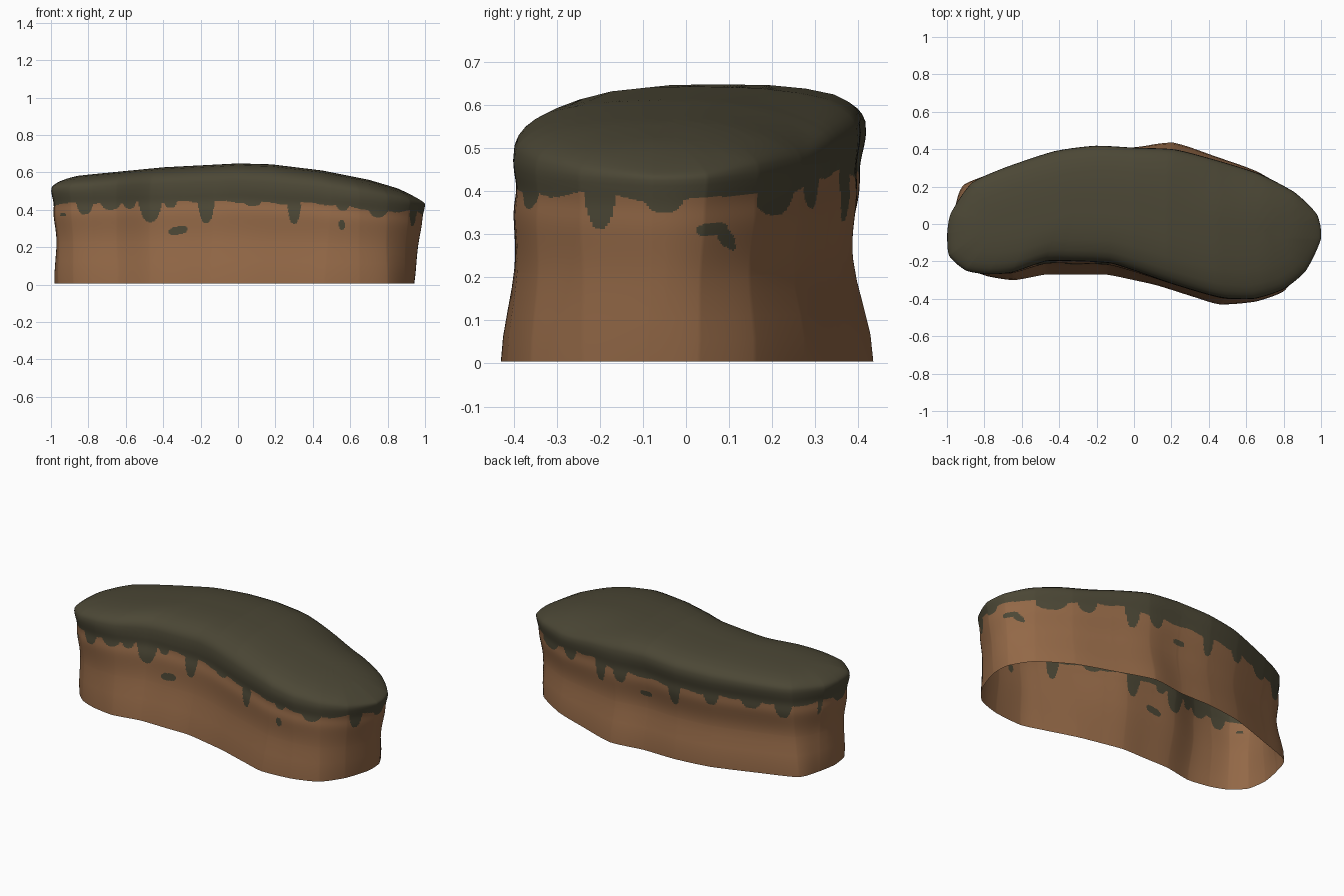
import bpy, bmesh, math
from mathutils import Vector

if "Cube" in bpy.data.objects:
    bpy.data.objects.remove(bpy.data.objects["Cube"])

# Matching outlines: (x, y) of the overhanging rim, then (x, y) of the foot
OUTLINE = [
    (1.0, -.08, .94, -.09), (.98, .05, .935, .03), (.86, .17, .85, .16),
    (.67, .27, .66, .28), (.45, .34, .44, .36), (.22, .40, .21, .435),
    (0, .41, 0, .41), (-.21, .42, -.21, .41), (-.43, .39, -.43, .38),
    (-.70, .30, -.70, .29), (-.87, .22, -.91, .21), (-.98, .06, -.96, .08),
    (-1.0, -.05, -.98, -.04), (-.99, -.17, -.96, -.16), (-.90, -.25, -.88, -.24),
    (-.78, -.27, -.78, -.28), (-.65, -.26, -.64, -.30), (-.47, -.20, -.47, -.27),
    (-.30, -.20, -.30, -.27), (-.13, -.21, -.15, -.27), (0, -.25, 0, -.30),
    (.2, -.32, .13, -.33), (.4, -.38, .32, -.39), (.5, -.40, .46, -.43),
    (.65, -.40, .65, -.415), (.8, -.35, .8, -.36), (.92, -.25, .89, -.24)]
TOP_Z = [(-1, .555), (-.88, .58), (-.4, .627), (0, .648), (.18, .643),
         (.45, .61), (.7, .56), (.87, .51), (1, .455)]
RIM_Z = [(-1, .50), (-.5, .515), (0, .53), (.4, .505), (.7, .465), (1, .425)]
SPINE_Y = [(-.8, -.02), (-.3, .1), (0, .08), (.5, -.03), (.8, -.08)]
MOSS_Z = [(-1, .42), (-.8, .435), (.4, .44), (.7, .405), (1, .385)]
STEPS = 28

# Moss drips per side: (position along side, lowest z, half width)
DRIPS = {
    "front": [(-.82, .375, .04), (-.68, .40, .05), (-.58, .405, .03), (-.47, .335, .055),
              (-.36, .41, .03), (-.17, .33, .04), (.08, .42, .04), (.3, .325, .032),
              (.56, .395, .03), (.75, .36, .045)],
    "right": [(-.2, .313, .033), (-.05, .35, .04)],
    "back": [(.78, .345, .08), (.58, .36, .05), (.32, .33, .04), (.17, .37, .045),
             (-.2, .33, .035), (-.43, .38, .04), (-.65, .39, .05), (-.82, .35, .04)],
    "left": [(.09, .35, .03), (-.08, .39, .05)]}
# Loose moss patches: (position, z, half width, half height, slope)
SPOTS = {
    "front": [(-.32, .29, .05, .022, .15), (.555, .32, .016, .026, 0), (-.94, .375, .02, .01, 0)],
    "right": [(.06, .312, .036, .015, .1), (.093, .292, .022, .022, -.7)],
    "back": [(0, .34, .04, .017, 0)],
    "left": []}


def interp(table, x):
    """Linear lookup in a table of (x, value)."""
    if x <= table[0][0]:
        return table[0][1]
    for (a, va), (b, vb) in zip(table, table[1:]):
        if x <= b:
            return va + (vb - va) * (x - a) / (b - a)
    return table[-1][1]


def soft_loop(points, steps, softness=.6):
    """Closed polygon through the points, softened towards a Catmull-Rom curve."""
    n, out = len(points), []
    for i in range(n):
        a, b, c, d = (Vector(points[(i + k) % n]) for k in (-1, 0, 1, 2))
        for s in range(steps):
            t = s / steps
            curve = 0.5 * (2 * b + (c - a) * t + (2 * a - 5 * b + 4 * c - d) * t * t
                           + (3 * b - a - 3 * c + d) * t ** 3)
            out.append(b.lerp(c, t).lerp(curve, softness))
    return out


def sag(x, y):
    """The cap slopes down towards its back right side."""
    k = min(1, max(0, y / .28))
    return .035 * math.exp(-((x - .6) / .32) ** 2) * k * k


def is_moss(p):
    """Moss above a ragged line with drips, plus loose patches."""
    if p.x > .85 and p.y > -.32:
        side, u = "right", p.y
    elif p.x < -.95:
        side, u = "left", p.y
    else:
        side, u = ("front" if p.y < interp(SPINE_Y, p.x) else "back"), p.x
    base = interp(MOSS_Z, p.x) + .006 * math.sin(31 * p.x + 9 * p.y) + .005 * math.sin(23 * p.y)
    line = base
    for c, low, w in DRIPS[side]:
        d = abs(u - c) / (w * 1.15)
        if d < 1:
            line = min(line, low + (base - low) * d ** 3)
    if p.z > line:
        return True
    return any(abs((u - c) / w) ** 2.6 + abs((p.z - z - k * (u - c)) / h) ** 2.6 < 1
               for c, z, w, h, k in SPOTS[side])


def material(name, color):
    m = bpy.data.materials.new(name)
    m.diffuse_color = (*color, 1)
    m.use_nodes = True
    m.node_tree.nodes["Principled BSDF"].inputs["Base Color"].default_value = m.diffuse_color
    return m


rim = soft_loop([o[:2] for o in OUTLINE], STEPS)
foot = soft_loop([o[2:] for o in OUTLINE], STEPS)
N = len(rim)
inward, rim_z = [], []
for i, p in enumerate(rim):
    t = (rim[(i + STEPS // 2) % N] - rim[i - STEPS // 2]).normalized()
    inward.append(Vector((-t.y, t.x)))
    rim_z.append(interp(RIM_Z, p.x) + .012 * -inward[i].y * (1 - p.x ** 2) - .6 * sag(p.x, p.y))
rings = []

# Rock wall: foot to rim, pinched at half height and below the overhang
for t in [0, .12, .24, .36] + [.45 + .0085 * i for i in range(59)] + [.97, 1]:
    ring = []
    for i in range(N):
        back = max(0, -inward[i].y)
        end = max(0, -inward[i].x) if rim[i].x > 0 else 0
        waist = (.018 + .017 * back) * (1 - .6 * end)
        neck = .009 * (1 - .6 * end)
        pinch = waist * math.exp(-((t - .48) / .27) ** 2) * min(1, t * 4) \
            + neck * math.exp(-((t - .86) / .09) ** 2)
        p = foot[i].lerp(rim[i], t) + inward[i] * pinch
        ring.append((p.x, p.y, t * rim_z[i] + .005 * (1 - t)))
    rings.append(ring)
wall_rows = len(rings) - 1

# Domed cap: rim shrinking onto the bean's spine
for s, rise in [(.99, .26), (.97, .41), (.94, .53), (.89, .65), (.8, .79),
                (.6, .92), (.35, .99), (.12, 1), (0, 1)]:
    ring = []
    for i, p in enumerate(rim):
        sx = round(p.x * .78 / .02) * .02 if s == 0 else p.x * .78
        q = Vector((sx, interp(SPINE_Y, sx))).lerp(p, s)
        top = interp(TOP_Z, q.x) - sag(q.x, q.y)
        ring.append((q.x, q.y, rim_z[i] + (top - rim_z[i]) * rise))
    rings.append(ring)

bm = bmesh.new()
verts = [[bm.verts.new(co) for co in ring] for ring in rings]
for r, (lo, hi) in enumerate(zip(verts, verts[1:])):
    for i in range(N):
        j = (i + 1) % N
        f = bm.faces.new((lo[i], lo[j], hi[j], hi[i]))
        f.material_index = int(r >= wall_rows or is_moss(f.calc_center_median()))
# Weld the two halves of the cap along the spine
bmesh.ops.remove_doubles(bm, verts=verts[-1], dist=.002)

mesh = bpy.data.meshes.new("cliff_rock")
bm.to_mesh(mesh)
bm.free()
mesh.materials.append(material("brown_rock", (.29, .138, .062)))
mesh.materials.append(material("dark_moss", (.071, .063, .036)))
rock = bpy.data.objects.new("cliff_rock", mesh)
bpy.context.collection.objects.link(rock)
bpy.context.view_layer.objects.active = rock
rock.select_set(True)
bpy.ops.object.shade_smooth_by_angle(angle=math.radians(50))
